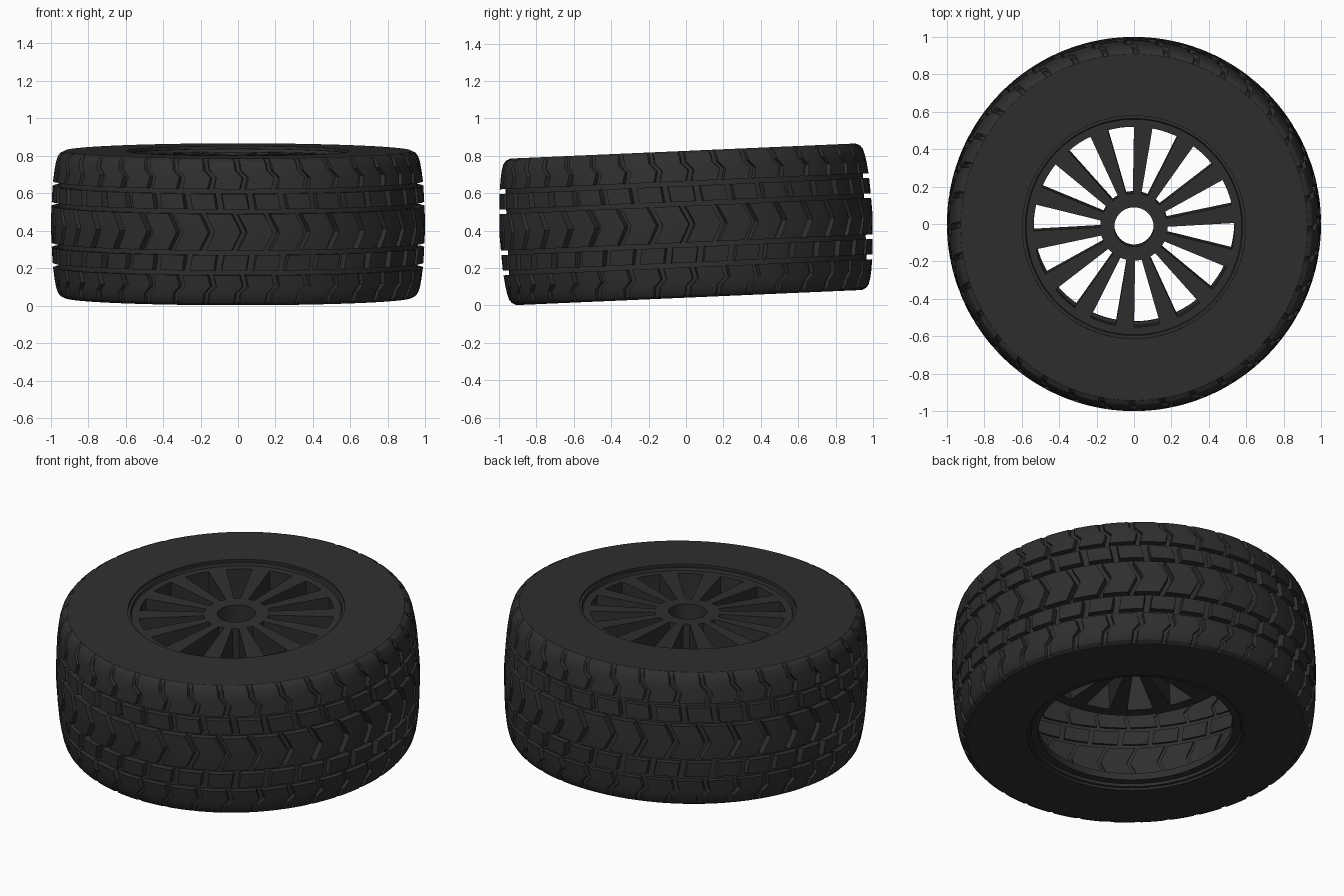
import bpy, bmesh, math
from mathutils import Matrix

if "Cube" in bpy.data.objects:
    bpy.data.objects.remove(bpy.data.objects["Cube"])

TILT = math.radians(2.5)
PLACE = Matrix.Translation((0, 0, 0.434)) @ Matrix.Rotation(TILT, 4, 'X')
N = 36          # tread blocks per row
SPOKES = 14

rubber = bpy.data.materials.new("dark_rubber")
rubber.diffuse_color = (0.028, 0.028, 0.028, 1)
rubber.use_nodes = True
rubber.node_tree.nodes["Principled BSDF"].inputs["Base Color"].default_value = rubber.diffuse_color


def finish(name, bm, angle=30, fix=True):
    if fix:
        bmesh.ops.recalc_face_normals(bm, faces=bm.faces[:])
    me = bpy.data.meshes.new(name)
    bm.to_mesh(me)
    bm.free()
    ob = bpy.data.objects.new(name, me)
    bpy.context.collection.objects.link(ob)
    me.materials.append(rubber)
    ob.matrix_world = PLACE
    bpy.ops.object.select_all(action='DESELECT')
    ob.select_set(True)
    bpy.context.view_layer.objects.active = ob
    bpy.ops.object.shade_smooth_by_angle(angle=math.radians(angle))
    return ob


def polar(r, a, z):
    return (r * math.cos(a), r * math.sin(a), z)


def revolve(name, profile, closed=True, seg=144):
    bm = bmesh.new()
    rings = [[bm.verts.new(polar(r, 2 * math.pi * i / seg, z)) for i in range(seg)]
             for r, z in profile]
    pairs = list(zip(rings, rings[1:]))
    if closed:
        pairs.append((rings[-1], rings[0]))
    for a, b in pairs:
        for i in range(seg):
            j = (i + 1) % seg
            bm.faces.new((a[i], a[j], b[j], b[i]))
    return finish(name, bm)


def add_block(bm, stations, width, a0, side):
    """One tread block; stations are (w, radius, sideways shift)."""
    cols, base_r = 4, 0.945
    top, bot = [], []
    for w, r, shift in stations:
        t = [a0 + shift + width * k / cols for k in range(cols + 1)]
        flare = [0.008 * (2 * k / cols - 1) for k in range(cols + 1)]
        top.append([bm.verts.new(polar(r, a, side * w)) for a in t])
        bot.append([bm.verts.new(polar(min(base_r, r - 0.012), a + f, side * w))
                    for a, f in zip(t, flare)])
    m = len(stations)
    for i in range(m - 1):
        for k in range(cols):
            for g in (top, bot):
                bm.faces.new((g[i][k], g[i][k + 1], g[i + 1][k + 1], g[i + 1][k]))
        for k in (0, cols):
            bm.faces.new((top[i][k], top[i + 1][k], bot[i + 1][k], bot[i][k]))
    for i in (0, m - 1):
        for k in range(cols):
            bm.faces.new((top[i][k], top[i][k + 1], bot[i][k + 1], bot[i][k]))


def tread_row(name, stations, width, phase, sides=(1,)):
    bm = bmesh.new()
    for side in sides:
        for i in range(N):
            add_block(bm, stations, width, 2 * math.pi * (i + phase) / N, side)
    return finish(name, bm, 25)


# Hollow tyre shell: flat sidewalls, rounded shoulders and groove floor
half = [(0.595, 0.355), (0.595, 0.392), (0.925, 0.392), (0.942, 0.375),
        (0.955, 0.32), (0.957, 0.2)]
revolve("tyre_carcass", half + [(r, -z) for r, z in reversed(half)], closed=False)

# Tread rows: centre chevrons, slanted middle blocks, zigzag shoulder lugs
tread_row("centre_tread",
          [(-0.098, 0.995, 0), (-0.03, 0.998, 0.036), (0, 0.998, 0.05),
           (0.03, 0.998, 0.036), (0.098, 0.995, 0)], 0.138, 0)
tread_row("middle_tread",
          [(0.122, 0.994, 0.014), (0.205, 0.989, 0)], 0.13, 0.5, (1, -1))
tread_row("shoulder_tread",
          [(0.23, 0.987, 0.025), (0.29, 0.979, 0.04), (0.33, 0.972, 0.0),
           (0.362, 0.962, -0.004), (0.38, 0.949, -0.01), (0.391, 0.927, -0.012)],
          0.14, 0.1, (1, -1))

# Wheel rim rings: deep outer ring carrying the spokes, shallow inner ring
TOP, LOW = 0.362, 0.09
revolve("rim_outer_ring", [(0.535, TOP), (0.575, TOP), (0.58, 0.378), (0.595, 0.378),
                           (0.595, LOW), (0.535, LOW)])
revolve("rim_inner_ring", [(0.535, -0.362), (0.575, -0.362), (0.58, -0.378),
                           (0.595, -0.378), (0.595, -0.32), (0.535, -0.32)])

# Hub with axle hole
revolve("hub", [(0.105, TOP), (0.18, TOP), (0.18, LOW), (0.105, LOW)], seg=64)

# Wedge-shaped spokes
bm = bmesh.new()
for i in range(SPOKES):
    mid = math.radians(84.7) + 2 * math.pi * i / SPOKES
    ring = []
    for z in (TOP, LOW):
        ring.append([bm.verts.new((r * math.cos(mid) - s * math.sin(mid),
                                   r * math.sin(mid) + s * math.cos(mid), z))
                     for r, s in ((0.17, -0.022), (0.54, -0.05), (0.54, 0.05), (0.17, 0.022))])
    a, b = ring
    bm.faces.new(a)
    bm.faces.new(b[::-1])
    for k in range(4):
        j = (k + 1) % 4
        bm.faces.new((a[k], b[k], b[j], a[j]))
finish("spokes", bm)
